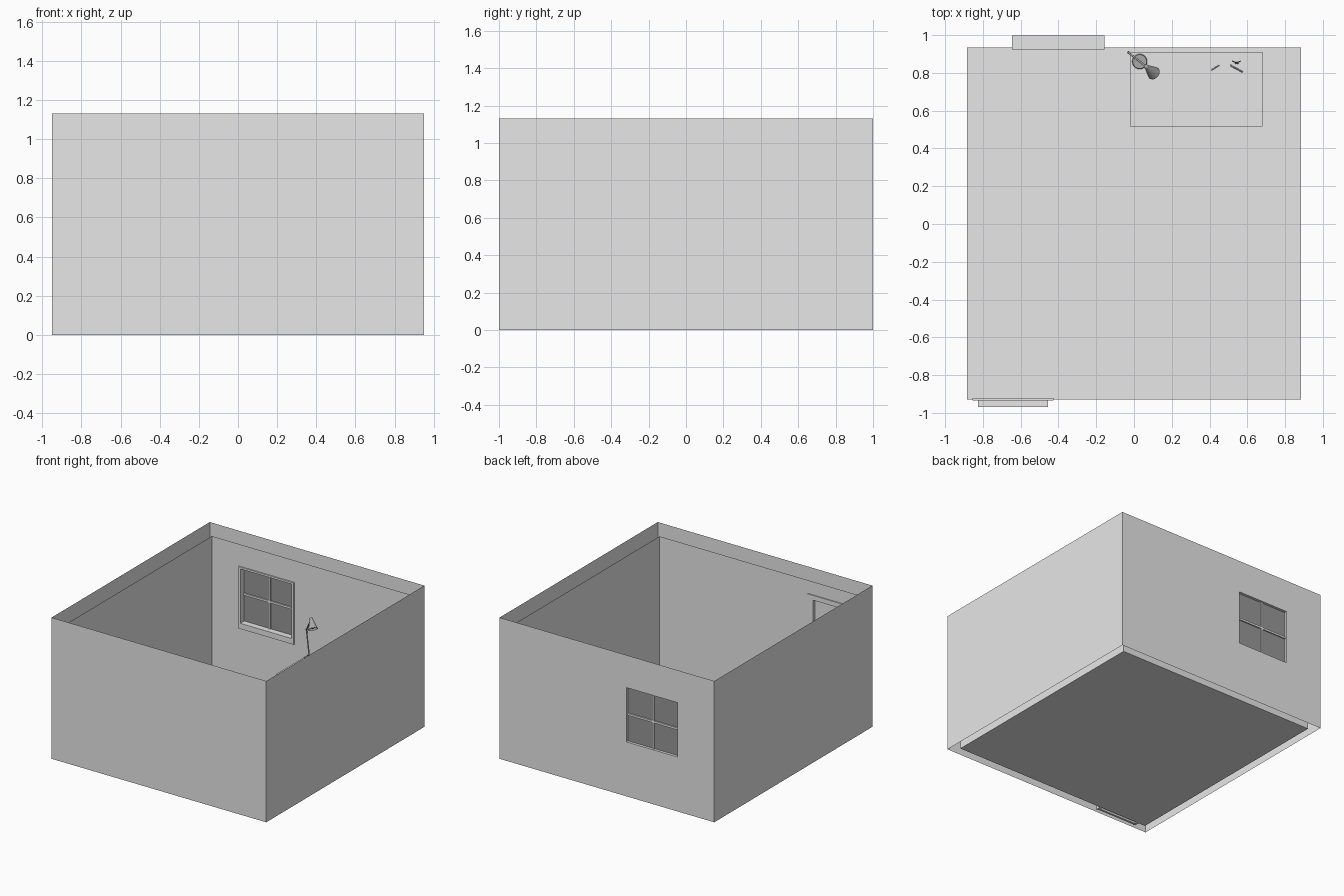
import bpy, bmesh, math
from mathutils import Vector

cube = bpy.data.objects.get("Cube")
if cube:
    bpy.data.objects.remove(cube, do_unlink=True)


def material(name, v):
    m = bpy.data.materials.new(name)
    m.use_nodes = True
    m.diffuse_color = (v, v, v, 1)
    m.node_tree.nodes["Principled BSDF"].inputs["Base Color"].default_value = (v, v, v, 1)
    return m


PLASTER = material("light grey", 0.8)
GLASS = material("glass grey", 0.31)
METAL = material("lamp grey", 0.4)


def finish(name, bm, mat):
    mesh = bpy.data.meshes.new(name)
    bm.to_mesh(mesh)
    bm.free()
    mesh.materials.append(mat)
    ob = bpy.data.objects.new(name, mesh)
    bpy.context.collection.objects.link(ob)
    return ob


def box(name, x, y, z, mat=PLASTER):
    """Box from three (low, high) ranges."""
    bm = bmesh.new()
    bmesh.ops.create_cube(bm, size=1)
    for v in bm.verts:
        v.co = [sum(r) / 2 + c * (r[1] - r[0]) for c, r in zip(v.co, (x, y, z))]
    return finish(name, bm, mat)


def wall(name, axis, pos, span, z, face_dir, hole=None):
    """Single-sheet wall, optionally with a rectangular opening."""
    us, zs = list(span), list(z)
    if hole:
        us, zs = sorted(set(us + list(hole[0]))), sorted(set(zs + list(hole[1])))
    bm = bmesh.new()
    grid = [[bm.verts.new((u, pos, h) if axis == "y" else (pos, u, h)) for h in zs] for u in us]
    for i in range(len(us) - 1):
        for j in range(len(zs) - 1):
            u, h = (us[i] + us[i + 1]) / 2, (zs[j] + zs[j + 1]) / 2
            if hole and hole[0][0] < u < hole[0][1] and hole[1][0] < h < hole[1][1]:
                continue
            f = bm.faces.new((grid[i][j], grid[i + 1][j], grid[i + 1][j + 1], grid[i][j + 1]))
            f.normal_update()
            if f.normal["xy".index(axis)] * face_dir < 0:
                f.normal_flip()
    return finish(name, bm, PLASTER)


def tube(name, a, b, r1, r2, mat=METAL, sides=16, caps=True):
    """Round bar or cone between two points."""
    a, b = Vector(a), Vector(b)
    bm = bmesh.new()
    bmesh.ops.create_cone(bm, cap_ends=caps, segments=sides, radius1=r1, radius2=r2, depth=(b - a).length)
    bm.transform((b - a).to_track_quat("Z", "Y").to_matrix().to_4x4())
    bmesh.ops.translate(bm, vec=(a + b) / 2, verts=bm.verts)
    for f in bm.faces:
        f.smooth = len(f.verts) == 4
    return finish(name, bm, mat)


def ball(name, centre, r, mat=METAL):
    bm = bmesh.new()
    bmesh.ops.create_uvsphere(bm, u_segments=16, v_segments=8, radius=r)
    bmesh.ops.translate(bm, vec=centre, verts=bm.verts)
    for f in bm.faces:
        f.smooth = True
    return finish(name, bm, mat)


# Outer shell
OX, OY, TOP = 0.95, 1.0, 1.13
win_x, win_z = (-0.627, -0.173), (0.435, 0.87)
wall("outer_front_wall", "y", -OY, (-OX, OX), (0, TOP), -1)
wall("outer_back_wall", "y", OY, (-OX, OX), (0, TOP), 1, (win_x, win_z))
for side, s in (("left", 1), ("right", -1)):
    wall(f"outer_{side}_wall", "x", s * OX, (-OY, OY), (0, TOP), s)

# Inner room
IX, Y0, Y1, CEIL = 0.885, -0.93, 0.935, 1.06
frame_x, frame_z = (-0.645, -0.155), (0.39, 0.885)
door_x, door_z = (-0.825, -0.455), (0, 0.935)
wall("inner_front_wall", "y", Y0, (-IX, IX), (0, CEIL), 1, (door_x, door_z))
wall("inner_back_wall", "y", Y1, (-IX, IX), (0, CEIL), -1, (frame_x, frame_z))
for side, s in (("left", 1), ("right", -1)):
    wall(f"inner_{side}_wall", "x", s * IX, (Y0, Y1), (0, CEIL), -s)
box("floor", (-IX, IX), (Y0, Y1), (0, 0.015))

# Window frame, glass, bars and sill
depth = (0.925, 0.999)
box("window_jamb_right", (frame_x[0], win_x[0]), depth, frame_z)
box("window_jamb_left", (win_x[1], frame_x[1]), depth, frame_z)
box("window_head", win_x, depth, (win_z[1], frame_z[1]))
box("window_sill", win_x, depth, (frame_z[0], win_z[0]))
mid_x, mid_z = sum(win_x) / 2, sum(win_z) / 2
box("window_glass", win_x, (0.974, 0.978), win_z, GLASS)
box("window_upright_bar", (mid_x - 0.008, mid_x + 0.008), (0.965, 0.988), win_z)
box("window_cross_bar", win_x, (0.965, 0.988), (mid_z - 0.008, mid_z + 0.008))

# Door with frame and cap
depth, t = (-0.97, -0.925), 0.02
box("door_jamb_right", (door_x[0], door_x[0] + t), depth, door_z)
box("door_jamb_left", (door_x[1] - t, door_x[1]), depth, door_z)
box("door_head", (door_x[0] + t, door_x[1] - t), depth, (door_z[1] - t, door_z[1]))
box("door_cap", (door_x[0] - 0.03, door_x[1] + 0.03), (-0.935, -0.922), (0.935, 0.955))
box("door_panel", (door_x[0] + t, door_x[1] - t), (-0.968, -0.95), (0, door_z[1] - t))
ball("door_knob", (-0.51, -0.938, 0.44), 0.013, PLASTER)

# Desk
DX, DY, DZ = (-0.02, 0.68), (0.515, 0.91), 0.35
box("desk_top", DX, DY, (DZ - 0.015, DZ))
for i, x in enumerate((DX[0] + 0.01, DX[1] - 0.035)):
    for j, y in enumerate((DY[0] + 0.01, DY[1] - 0.035)):
        box(f"desk_leg_{i}{j}", (x, x + 0.025), (y, y + 0.025), (0.015, DZ - 0.015))

# Desk lamp
elbow, neck = (-0.03, 0.908, 0.55), (0.066, 0.832, 0.69)
tube("lamp_base", (0.03, 0.86, DZ), (0.03, 0.86, DZ + 0.012), 0.04, 0.037, sides=24)
tube("lamp_lower_arm", (0.03, 0.86, DZ + 0.01), elbow, 0.005, 0.005)
tube("lamp_upper_arm", elbow, neck, 0.005, 0.005)
ball("lamp_elbow", elbow, 0.007)
ball("lamp_neck", neck, 0.013)
tube("lamp_shade", (0.105, 0.798, 0.632), neck, 0.036, 0.011, sides=24, caps=False)
ball("lamp_bulb", (0.096, 0.805, 0.648), 0.016)

# Small things on the desk
tube("pencil", (0.41, 0.815, DZ + 0.004), (0.45, 0.84, DZ + 0.004), 0.003, 0.003)
tube("pen", (0.51, 0.84, DZ + 0.004), (0.575, 0.805, DZ + 0.004), 0.004, 0.004)
tube("pen_pot", (0.543, 0.855, DZ), (0.543, 0.855, DZ + 0.05), 0.018, 0.018, PLASTER, caps=False)
for i, dx in enumerate((-0.022, 0.02)):
    tube(f"pot_pencil_{i}", (0.543 - dx / 3, 0.85, DZ), (0.543 + dx, 0.862, DZ + 0.08), 0.003, 0.003)
